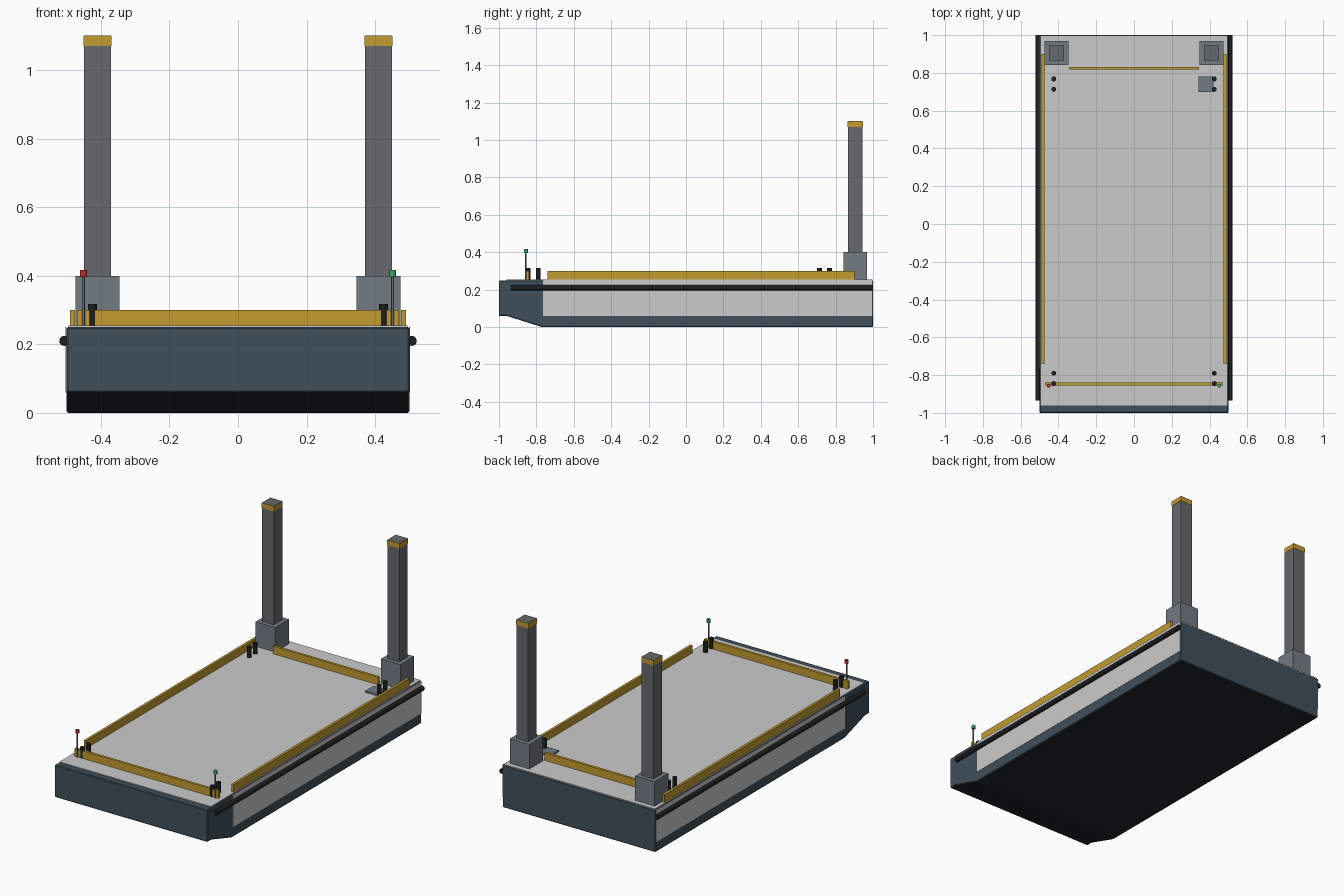
import bpy, bmesh
from mathutils import Vector

if "Cube" in bpy.data.objects:
    bpy.data.objects.remove(bpy.data.objects["Cube"])


def material(name, rgb):
    m = bpy.data.materials.new(name)
    m.diffuse_color = (*rgb, 1)
    m.use_nodes = True
    m.node_tree.nodes["Principled BSDF"].inputs["Base Color"].default_value = m.diffuse_color
    return m


BLUE = material("hull_blue", (0.05, 0.08, 0.105))
DARK = material("bottom_dark", (0.014, 0.018, 0.022))
BLACK = material("rubber_black", (0.012, 0.013, 0.015))
YELLOW = material("safety_yellow", (0.54, 0.33, 0.03))
STEEL = material("steel", (0.13, 0.14, 0.155))
BASE = material("base_steel", (0.17, 0.2, 0.23))
RED = material("port_red", (0.5, 0.03, 0.03))
GREEN = material("starboard_green", (0.04, 0.4, 0.12))


def finish(name, bm, mat):
    bmesh.ops.recalc_face_normals(bm, faces=bm.faces)
    me = bpy.data.meshes.new(name)
    bm.to_mesh(me)
    bm.free()
    ob = bpy.data.objects.new(name, me)
    bpy.context.collection.objects.link(ob)
    if mat:
        me.materials.append(mat)
    return ob


def box(name, lo, hi, mat=None):
    bm = bmesh.new()
    bmesh.ops.create_cube(bm, size=1)
    lo, hi = Vector(lo), Vector(hi)
    for v in bm.verts:
        v.co = (lo + hi) / 2 + v.co * (hi - lo)
    return finish(name, bm, mat)


def rod(name, start, end, r, mat, sides=16):
    bm = bmesh.new()
    a, b = Vector(start), Vector(end)
    bmesh.ops.create_cone(bm, cap_ends=True, segments=sides, radius1=r, radius2=r,
                          depth=(b - a).length)
    rot = (b - a).to_track_quat('Z', 'Y')
    for v in bm.verts:
        v.co = rot @ v.co + (a + b) / 2
    for f in bm.faces:
        f.smooth = len(f.verts) == 4
    for e in bm.edges:
        e.smooth = all(len(f.verts) == 4 for f in e.link_faces)
    return finish(name, bm, mat)


# Hull: side profile with raked bow, extruded across the beam
profile = [(-1, 0.06), (-0.96, 0.06), (-0.77, 0), (1, 0), (1, 0.25), (-1, 0.25)]
bm = bmesh.new()
face = bm.faces.new([bm.verts.new((-0.5, y, z)) for y, z in profile])
ext = bmesh.ops.extrude_face_region(bm, geom=[face])
bmesh.ops.translate(bm, vec=(1, 0, 0),
                    verts=[g for g in ext["geom"] if isinstance(g, bmesh.types.BMVert)])
bmesh.ops.bevel(bm, geom=bm.edges[:], offset=0.004, segments=1, affect='EDGES')
hull = finish("hull", bm, BLUE)
hull.data.materials.append(DARK)
for p in hull.data.polygons:
    if p.normal.z < -0.8:
        p.material_index = 1

# Deck plate and side panels
box("deck", (-0.495, -0.96, 0.245), (0.495, 0.997, 0.255))
for s, side in ((-1, "left"), (1, "right")):
    box(f"side_panel_{side}", (s * 0.501 - 0.002, -0.765, 0.06),
        (s * 0.501 + 0.0005, 0.997, 0.25))

# Low coaming walls at bow and stern
box("coaming_bow", (-0.47, -0.855, 0.25), (0.47, -0.84, 0.30), YELLOW)
box("coaming_stern", (-0.343, 0.817, 0.25), (0.343, 0.832, 0.30), YELLOW)

for s, side in ((-1, "left"), (1, "right")):
    # Rubber fender and side coaming
    rod(f"fender_{side}", (s * 0.507, -0.935, 0.21), (s * 0.507, 1, 0.21), 0.0145, BLACK)
    box(f"coaming_{side}", (s * 0.4825 - 0.0075, -0.74, 0.25),
        (s * 0.4825 + 0.0075, 0.90, 0.30), YELLOW)
    # Spud post: base, column, collar
    for part, half, z0, z1, mat in (("base", 0.064, 0.25, 0.40, BASE),
                                    ("column", 0.039, 0.25, 1.101, STEEL),
                                    ("collar", 0.0405, 1.07, 1.10, YELLOW)):
        box(f"post_{part}_{side}", (s * 0.41 - half, 0.905 - half, z0),
            (s * 0.41 + half, 0.905 + half, z1), mat)
    # Mooring bollards in pairs
    for end, y0 in (("bow", -0.845), ("stern", 0.713)):
        for i in range(2):
            y = y0 + i * 0.055
            rod(f"bollard_{end}_{side}_{i}", (s * 0.425, y, 0.25), (s * 0.425, y, 0.317),
                0.013, BLACK)
    # Navigation light on a thin pole
    rod(f"light_pole_{side}", (s * 0.451, -0.856, 0.25), (s * 0.451, -0.856, 0.40),
        0.004, STEEL, 8)
    rod(f"light_{side}", (s * 0.451, -0.856, 0.397), (s * 0.451, -0.856, 0.417),
        0.0105, GREEN if s > 0 else RED, 12)

# Deck hatch
box("hatch", (0.342, 0.70, 0.25), (0.422, 0.78, 0.264), BASE)
